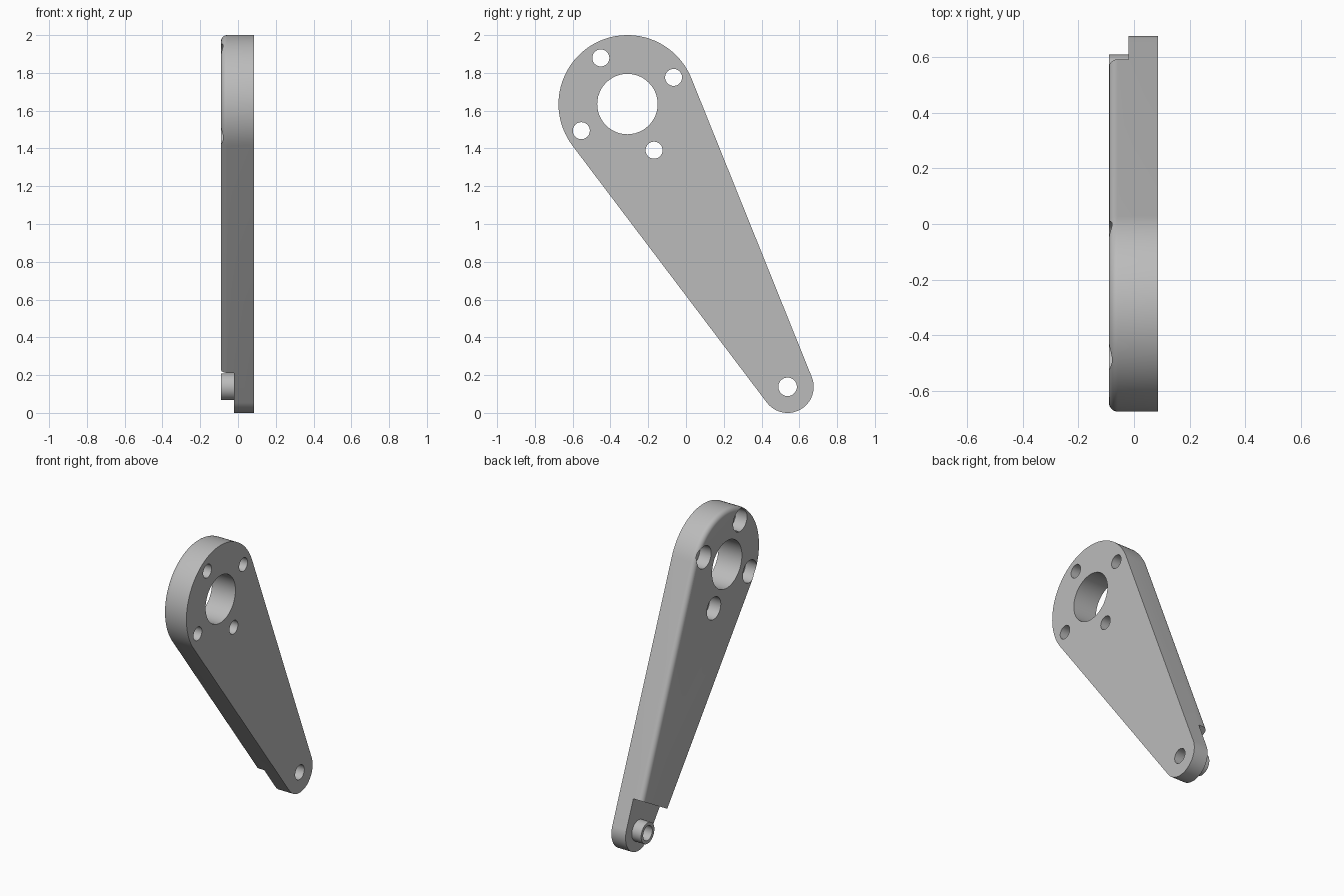
import bpy, bmesh, math
from mathutils import Vector, Matrix

cube = bpy.data.objects.get("Cube")
if cube:
    bpy.data.objects.remove(cube, do_unlink=True)

# Main dimensions in the y-z plane; thickness runs along x
HUB, HUB_R = Vector((-0.31, 1.635)), 0.365
TIP, TIP_R = Vector((0.538, 0.138)), 0.138
INNER, STEP, OUTER = -0.09, -0.02, 0.086
FILLET = 0.032

metal = bpy.data.materials.new("satin grey")
metal.use_nodes = True
grey = (0.5, 0.5, 0.5, 1)
metal.diffuse_color = grey
metal.node_tree.nodes["Principled BSDF"].inputs["Base Color"].default_value = grey

axis = TIP - HUB
length = axis.length
axis_angle = math.atan2(axis.y, axis.x)


def make_object(name, bm):
    bmesh.ops.recalc_face_normals(bm, faces=bm.faces)
    mesh = bpy.data.meshes.new(name)
    bm.to_mesh(mesh)
    bm.free()
    mesh.materials.append(metal)
    obj = bpy.data.objects.new(name, mesh)
    bpy.context.collection.objects.link(obj)
    return obj


def arm_outline(inset, steps=48):
    """Two arcs joined by their common tangents."""
    spread = math.acos((HUB_R - TIP_R) / length)
    points = []
    for centre, radius, start, end in (
            (HUB, HUB_R, spread, 2 * math.pi - spread),
            (TIP, TIP_R, -spread, spread)):
        for i in range(steps + 1):
            a = axis_angle + start + (end - start) * i / steps
            points.append(centre + (radius - inset) * Vector((math.cos(a), math.sin(a))))
    return points


def cylinder(name, centre, radius, x0, x1):
    bm = bmesh.new()
    place = (Matrix.Translation(((x0 + x1) / 2, centre.x, centre.y))
             @ Matrix.Rotation(math.pi / 2, 4, 'Y'))
    bmesh.ops.create_cone(bm, cap_ends=True, segments=48, radius1=radius,
                          radius2=radius, depth=x1 - x0, matrix=place)
    return make_object(name, bm)


def combine(target, tool, operation):
    mod = target.modifiers.new(tool.name, 'BOOLEAN')
    mod.operation, mod.solver, mod.object = operation, 'EXACT', tool
    tool.hide_render = True
    bpy.context.view_layer.update()
    graph = bpy.context.evaluated_depsgraph_get()
    target_mesh = bpy.data.meshes.new_from_object(target.evaluated_get(graph))
    target.modifiers.clear()
    target.data = target_mesh
    bpy.data.objects.remove(tool, do_unlink=True)


# Arm plate, lofted with a rounded rim on the inner side
bm = bmesh.new()
sections = [(OUTER, 0)]
for i in range(9):
    a = math.pi / 2 * i / 8
    sections.append((INNER + FILLET * (1 - math.sin(a)), FILLET * (1 - math.cos(a))))
rings = [[bm.verts.new((x, p.x, p.y)) for p in arm_outline(inset)]
         for x, inset in sections]
for low, high in zip(rings, rings[1:]):
    for i in range(len(low)):
        j = (i + 1) % len(low)
        bm.faces.new((low[i], low[j], high[j], high[i]))
bm.faces.new(rings[0])
bm.faces.new(rings[-1])
arm = make_object("lever_arm", bm)

# Thinned tip, cut square to the arm's axis
bm = bmesh.new()
cut_centre = TIP + axis.normalized() * (0.5 - 0.177)
bmesh.ops.create_cube(bm, size=1, matrix=(
    Matrix.Translation((STEP - 0.5, cut_centre.x, cut_centre.y))
    @ Matrix.Rotation(axis_angle, 4, 'X')))
combine(arm, make_object("tip_cutter", bm), 'DIFFERENCE')

# Pivot boss and its bore
combine(arm, cylinder("pivot_boss", TIP, 0.071, INNER, STEP + 0.03), 'UNION')
combine(arm, cylinder("pivot_bore", TIP, 0.049, -0.3, 0.3), 'DIFFERENCE')

# Hub bore and four counterbored bolt holes
combine(arm, cylinder("hub_bore", HUB, 0.16, -0.3, 0.3), 'DIFFERENCE')
for i in range(4):
    a = math.radians(30 + 90 * i)
    spot = HUB + 0.282 * Vector((math.cos(a), math.sin(a)))
    combine(arm, cylinder("bolt_hole", spot, 0.045, -0.3, 0.3), 'DIFFERENCE')
    combine(arm, cylinder("counterbore", spot, 0.075, -0.3, INNER + 0.085), 'DIFFERENCE')

bpy.ops.object.select_all(action='DESELECT')
arm.select_set(True)
bpy.context.view_layer.objects.active = arm
bpy.ops.object.shade_smooth_by_angle(angle=math.radians(30))
